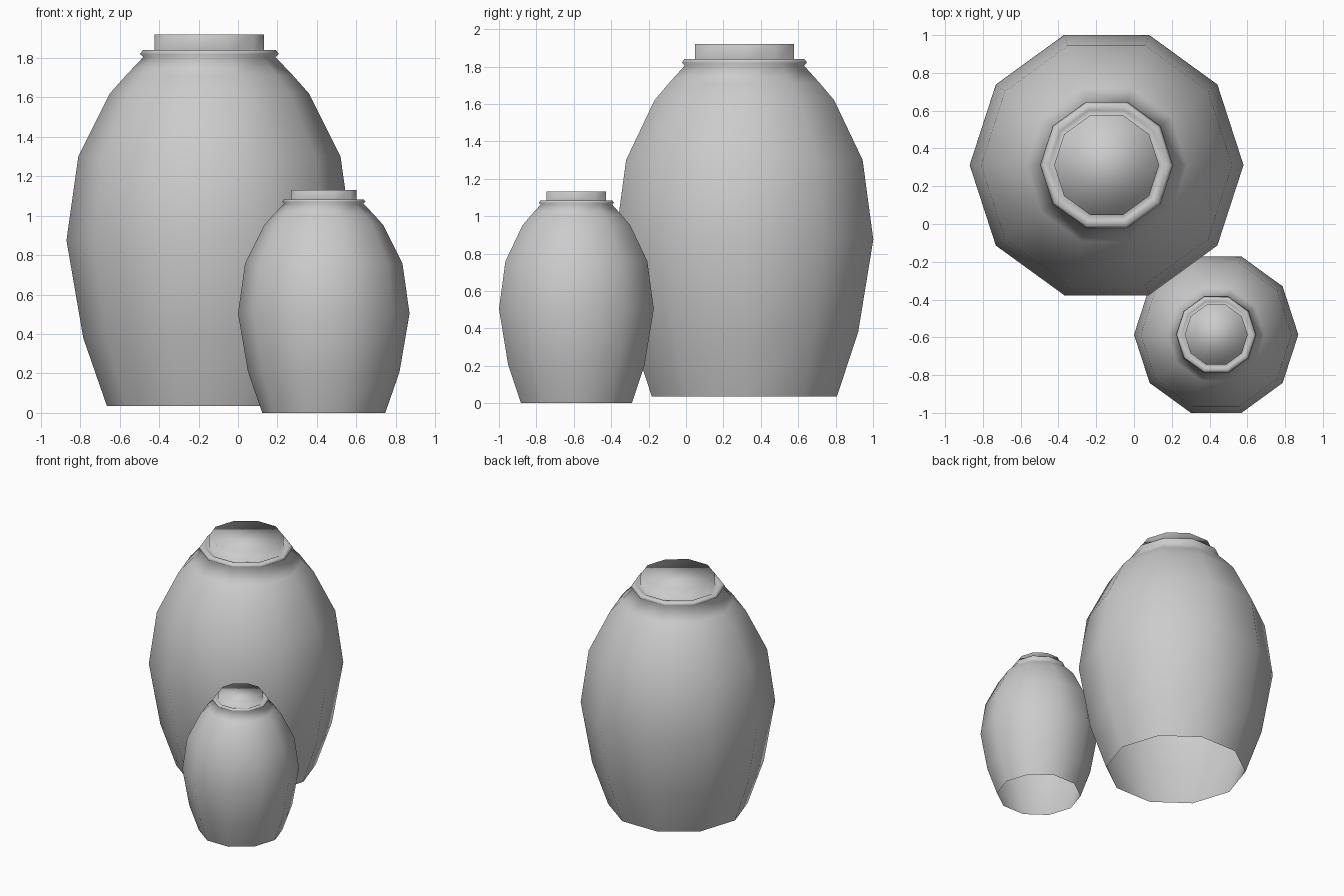
import bpy, bmesh
from math import cos, sin, pi

if "Cube" in bpy.data.objects:
    bpy.data.objects.remove(bpy.data.objects["Cube"])

SIDES = 10

# Half-profile (radius, height) from the open foot up over the rim to the stopper
PROFILE = [
    (0.52, 0.0), (0.64, 0.345), (0.725, 0.84), (0.665, 1.265), (0.505, 1.585),
    (0.425, 1.675), (0.335, 1.77),              # shoulder and neck
    (0.352, 1.785), (0.338, 1.805),             # rolled rim
    (0.305, 1.803), (0.278, 1.785),             # groove inside the rim
    (0.278, 1.885),                             # stopper side
]


def jar(name, location, scale):
    """Spin the profile into a ten-sided jar, open underneath, capped on top."""
    bm = bmesh.new()
    rings = []
    for r, z in PROFILE:
        rings.append([bm.verts.new((r * cos(2 * pi * i / SIDES),
                                    r * sin(2 * pi * i / SIDES), z))
                      for i in range(SIDES)])
    for low, high in zip(rings, rings[1:]):
        for i in range(SIDES):
            j = (i + 1) % SIDES
            bm.faces.new((low[i], low[j], high[j], high[i]))
    bm.faces.new(rings[-1])
    for face in bm.faces:
        face.smooth = True
    mesh = bpy.data.meshes.new(name)
    bm.to_mesh(mesh)
    bm.free()
    obj = bpy.data.objects.new(name, mesh)
    obj.location = location
    obj.scale = (scale,) * 3
    bpy.context.collection.objects.link(obj)
    return obj


# The pair of jars
jar("large_jar", (-0.145, 0.312, 0.035), 1.0)
jar("small_jar", (0.435, -0.586, 0.0), 0.6)
